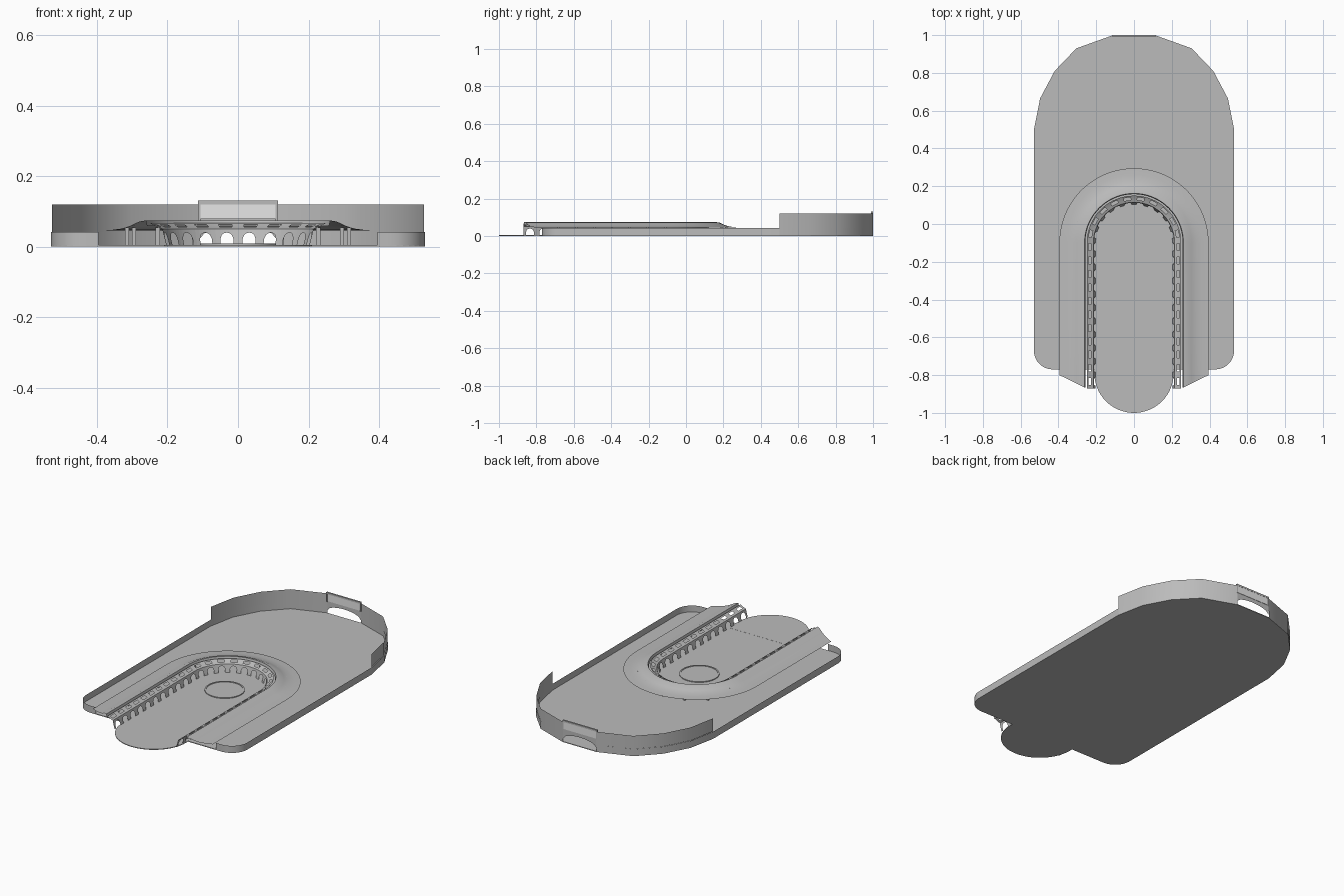
import bpy, bmesh, math

cube = bpy.data.objects.get("Cube")
if cube:
    bpy.data.objects.remove(cube, do_unlink=True)


def material(name, value):
    m = bpy.data.materials.new(name)
    m.use_nodes = True
    colour = (value, value, value, 1)
    m.diffuse_color = colour
    m.node_tree.nodes["Principled BSDF"].inputs["Base Color"].default_value = colour
    return m


GREY = material("concrete grey", 0.5)
WHITE = material("screen white", 1.0)


def finish(bm, name, mat=GREY, smooth=0):
    bmesh.ops.remove_doubles(bm, verts=bm.verts, dist=0.0001)
    bmesh.ops.recalc_face_normals(bm, faces=bm.faces)
    mesh = bpy.data.meshes.new(name)
    bm.to_mesh(mesh)
    bm.free()
    obj = bpy.data.objects.new(name, mesh)
    bpy.context.collection.objects.link(obj)
    mesh.materials.append(mat)
    if smooth:
        bpy.ops.object.select_all(action="DESELECT")
        obj.select_set(True)
        bpy.context.view_layer.objects.active = obj
        bpy.ops.object.shade_smooth_by_angle(angle=math.radians(smooth))
    return obj


def quad(bm, points):
    bm.faces.new([bm.verts.new(p) for p in points])


def slab(name, outline, z0, z1):
    bm = bmesh.new()
    face = bm.faces.new([bm.verts.new((x, y, z0)) for x, y in outline])
    top = bmesh.ops.extrude_face_region(bm, geom=[face])["geom"]
    bmesh.ops.translate(bm, vec=(0, 0, z1 - z0),
                        verts=[g for g in top if isinstance(g, bmesh.types.BMVert)])
    return finish(bm, name)


def box(name, lo, hi, mat=GREY):
    outline = [(lo[0], lo[1]), (hi[0], lo[1]), (hi[0], hi[1]), (lo[0], hi[1])]
    obj = slab(name, outline, lo[2], hi[2])
    obj.data.materials[0] = mat
    return obj


def arc(cx, cy, r, a0, a1, n):
    angles = [math.radians(a0 + (a1 - a0) * i / n) for i in range(n + 1)]
    return [(cx + r * math.cos(a), cy + r * math.sin(a)) for a in angles]


# Half outline of the ground, from the rear gate round to the front corner
GATE = 0.11
BACK = [(GATE, 1.0), (0.305, 0.93), (0.42, 0.81), (0.497, 0.665), (0.53, 0.5)]
SIDE = [(0.53, 0.5)] + arc(0.43, -0.67, 0.1, 0, -90, 8) + [(0.395, -0.77)]
half = BACK + SIDE[1:]
slab("ground_floor", half + [(-x, y) for x, y in reversed(half)], 0, 0.004)

# Front apron with its rounded end
slab("front_apron", [(0.21, -0.7)] + arc(0, -0.79, 0.21, 0, -180, 32) + [(-0.21, -0.7)],
     0.0005, 0.0045)


def wall(name, path, z0, z1):
    for side, sign in (("left", 1), ("right", -1)):
        bm = bmesh.new()
        for (xa, ya), (xb, yb) in zip(path, path[1:]):
            quad(bm, [(sign * xa, ya, z0), (sign * xb, yb, z0),
                      (sign * xb, yb, z1), (sign * xa, ya, z1)])
        finish(bm, side + "_" + name, smooth=35)


wall("side_wall", SIDE, 0, 0.042)
wall("rear_wall_base", BACK, 0, 0.042)
wall("rear_wall", [(x * 0.995, y) for x, y in BACK], 0.042, 0.12)

# Rear gate arch below the screen
bm = bmesh.new()
STEPS = 16
for i in range(STEPS):
    pair = [-GATE + 2 * GATE * k / STEPS for k in (i, i + 1)]
    low = [0.02 + 0.035 * math.sqrt(max(0, 1 - (x / GATE) ** 2)) for x in pair]
    quad(bm, [(pair[0], 0.997, low[0]), (pair[1], 0.997, low[1]),
              (pair[1], 0.997, 0.078), (pair[0], 0.997, 0.078)])
finish(bm, "gate_arch")

# Screen over the gate, white on both sides, in a thin frame
box("screen_panel", (-0.107, 0.992, 0.078), (0.107, 0.999, 0.12), WHITE)
box("screen_top_bar", (-0.113, 0.99, 0.12), (0.113, 1.0, 0.13))
for side, sign in (("left", 1), ("right", -1)):
    xs = sorted((sign * 0.107, sign * 0.113))
    box(side + "_screen_post", (xs[0], 0.99, 0.074), (xs[1], 1.0, 0.12))

# U-shaped path shared by the stand: two straights and a half circle
CY = -0.1
FRONT = -0.87
STRAIGHT = CY - FRONT
BEND = math.pi * 0.235
TOTAL = 2 * STRAIGHT + BEND


def u_point(s, r, z, front=FRONT):
    if s < STRAIGHT:
        return (-r, front + (CY - front) * s / STRAIGHT, z)
    if s > STRAIGHT + BEND:
        return (r, front + (CY - front) * (TOTAL - s) / STRAIGHT, z)
    a = math.pi * (1 - (s - STRAIGHT) / BEND)
    return (r * math.cos(a), CY + r * math.sin(a), z)


def u_strip(bm, s0, s1, lower, upper):
    quad(bm, [u_point(s0, *lower), u_point(s1, *lower),
              u_point(s1, *upper), u_point(s0, *upper)])


# Canopy roof, flaring outward, with slanted front ends
PROFILE = [(0.258, 0.058, -0.866), (0.262, 0.074, -0.865), (0.28, 0.071, -0.856),
           (0.305, 0.059, -0.844), (0.33, 0.051, -0.832), (0.36, 0.047, -0.817),
           (0.395, 0.045, -0.80)]
stops = [0] + [STRAIGHT + BEND * i / 40 for i in range(41)] + [TOTAL]
bm = bmesh.new()
for s0, s1 in zip(stops, stops[1:]):
    for lower, upper in zip(PROFILE, PROFILE[1:]):
        u_strip(bm, s0, s1, lower, upper)
finish(bm, "canopy_roof", smooth=40)

# Terrace band with a row of slots
BAYS = 32
STEP = TOTAL / BAYS
ROWS = [(0.215, 0.05), (0.227, 0.055), (0.242, 0.062), (0.25, 0.067)]
bm = bmesh.new()
for i in range(BAYS):
    cuts = [STEP * (i + k) for k in (0, 0.24, 0.5, 0.76, 1)]
    for k in range(4):
        for row in range(3):
            if row != 1 or k in (0, 3):
                u_strip(bm, cuts[k], cuts[k + 1], ROWS[row], ROWS[row + 1])
finish(bm, "terrace_band", smooth=30)

# Inner arcade: piers with round arches between them
FOOT, HEAD = (0.203, 0.002), (0.215, 0.05)


def on_arcade(t):
    return tuple(f + (h - f) * t for f, h in zip(FOOT, HEAD))


bm = bmesh.new()
for i in range(BAYS):
    start = STEP * i
    for a, b in ((0, 0.2), (0.8, 1)):
        u_strip(bm, start + STEP * a, start + STEP * b, FOOT, HEAD)
    for k in range(8):
        s, t = [], []
        for u in (k / 4 - 1, (k + 1) / 4 - 1):
            s.append(start + STEP * (0.5 + 0.3 * u))
            t.append(0.4 + 0.38 * math.sqrt(1 - u * u))
        quad(bm, [u_point(s[0], *on_arcade(t[0])), u_point(s[1], *on_arcade(t[1])),
                  u_point(s[1], *HEAD), u_point(s[0], *HEAD)])
finish(bm, "inner_arcade")

# Short roof supports between canopy and ground
bm = bmesh.new()
for i in range(2, 23):
    x, y, z = u_point(TOTAL * i / 24, 0.315, 0.027)
    made = bmesh.ops.create_cube(bm, size=1)["verts"]
    bmesh.ops.scale(bm, vec=(0.012, 0.012, 0.054), verts=made)
    bmesh.ops.translate(bm, vec=(x, y, z), verts=made)
finish(bm, "roof_supports")

# Round centre spot with a thin raised rim
slab("centre_disc", arc(0, -0.125, 0.1, 0, 352.5, 47), 0.004, 0.006)
bm = bmesh.new()
SECTION = [(0.1, 0.004), (0.1, 0.009), (0.108, 0.009), (0.108, 0.004)]
outlines = [[(x, y, z) for x, y in arc(0, -0.125, r, 0, 360, 48)] for r, z in SECTION]
for lower, upper in zip(outlines, outlines[1:]):
    for i in range(48):
        quad(bm, [lower[i], lower[i + 1], upper[i + 1], upper[i]])
finish(bm, "centre_rim", smooth=30)
